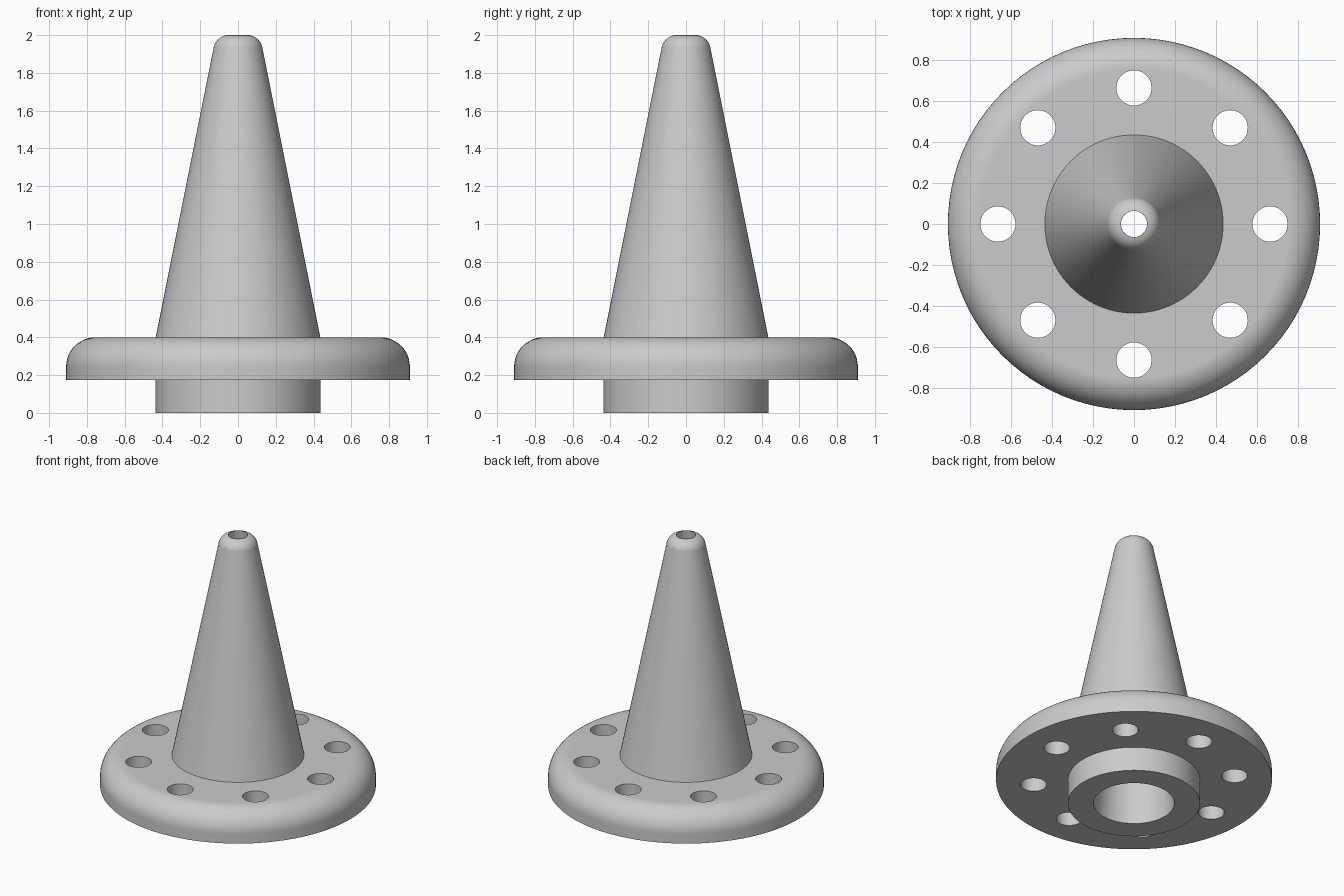
import bpy
import bmesh
from math import sin, cos, pi, radians, atan2

SEGMENTS = 96

cube = bpy.data.objects.get("Cube")
if cube:
    bpy.data.objects.remove(cube, do_unlink=True)

grey = bpy.data.materials.new("plain grey")
grey.use_nodes = True
colour = (0.6, 0.6, 0.6, 1)
grey.diffuse_color = colour
grey.node_tree.nodes["Principled BSDF"].inputs["Base Color"].default_value = colour


def arc(cx, cz, radius, start, end, steps=12):
    """Points of an arc in the profile plane, angles in radians."""
    angles = [start + (end - start) * i / steps for i in range(steps + 1)]
    return [(cx + radius * cos(a), cz + radius * sin(a)) for a in angles]


def make_object(name, bm):
    mesh = bpy.data.meshes.new(name)
    bm.to_mesh(mesh)
    bm.free()
    mesh.materials.append(grey)
    obj = bpy.data.objects.new(name, mesh)
    bpy.context.collection.objects.link(obj)
    return obj


def lathe(name, profile):
    """Turn a closed (radius, height) profile around the z axis."""
    bm = bmesh.new()
    verts = [bm.verts.new((r, 0, z)) for r, z in profile]
    edges = [bm.edges.new((v, verts[i - 1])) for i, v in enumerate(verts)]
    bmesh.ops.spin(bm, geom=verts + edges, cent=(0, 0, 0), axis=(0, 0, 1),
                   angle=2 * pi, steps=SEGMENTS, use_merge=True)
    bmesh.ops.remove_doubles(bm, verts=bm.verts, dist=1e-5)
    bmesh.ops.recalc_face_normals(bm, faces=bm.faces)
    return make_object(name, bm)


# Nozzle body: spigot, rounded flange, tapered cone with round tip, tapered bore
hub, rim, flange_low, flange_top, fillet = 0.436, 0.91, 0.175, 0.4, 0.155
tip, tip_centre = 0.08, 0.05
slope = atan2(hub - tip_centre - tip, 2 - flange_top - tip)
profile = [(0.267, 0), (hub, 0), (hub, flange_low), (rim, flange_low)]
profile += arc(rim - fillet, flange_top - fillet, fillet, 0, pi / 2)
profile += [(hub, flange_top)]
profile += arc(tip_centre, 2 - tip, tip, slope, radians(80), 10)
profile += [(0.064, 2)]
body = lathe("flanged_nozzle", profile)

# Ring of bolt holes through the flange
bm = bmesh.new()
for i in range(8):
    a = i * pi / 4
    ring = bmesh.ops.create_cone(bm, cap_ends=True, segments=48, radius1=0.086,
                                 radius2=0.086, depth=0.6)["verts"]
    bmesh.ops.translate(bm, verts=ring, vec=(0.665 * cos(a), 0.665 * sin(a), 0.3))
cutter = make_object("bolt_hole_cutter", bm)
cutter.hide_render = True

bpy.ops.object.select_all(action="DESELECT")
body.select_set(True)
bpy.context.view_layer.objects.active = body
cut = body.modifiers.new("bolt holes", "BOOLEAN")
cut.operation = "DIFFERENCE"
cut.solver = "EXACT"
cut.object = cutter
bpy.ops.object.modifier_apply(modifier=cut.name)
bpy.data.objects.remove(cutter, do_unlink=True)

# Smooth round walls with crisp edges and flat faces
bpy.ops.object.shade_smooth_by_angle(angle=radians(30))
weighted = body.modifiers.new("flat faces", "WEIGHTED_NORMAL")
weighted.keep_sharp = True
